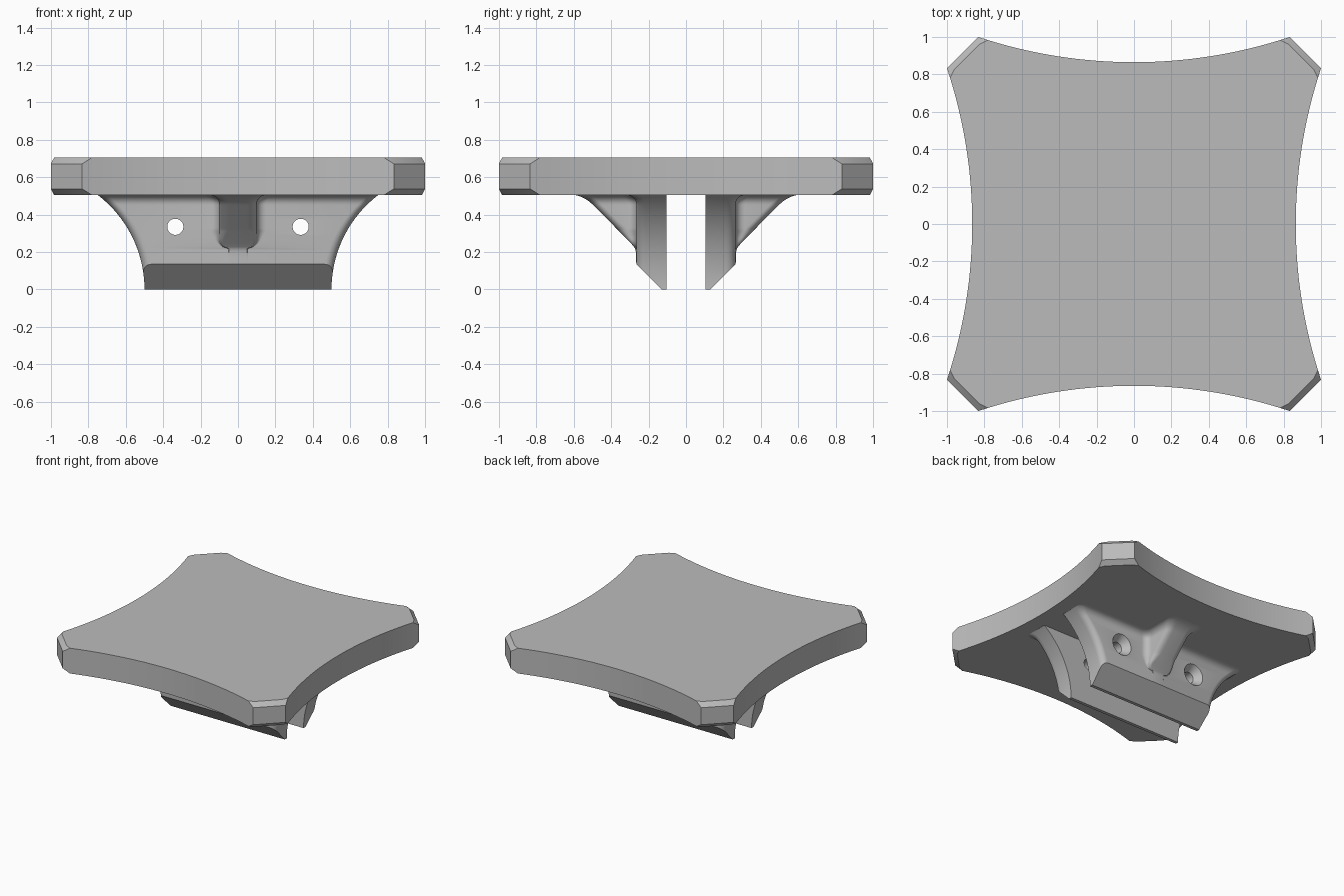
import bpy, bmesh
from math import sin, cos, pi, sqrt
from mathutils import Vector, Matrix

cube = bpy.data.objects.get("Cube")
if cube:
    bpy.data.objects.remove(cube, do_unlink=True)

grey = bpy.data.materials.new("plain_grey")
grey.use_nodes = True
COLOUR = (0.5, 0.5, 0.5, 1)
grey.diffuse_color = COLOUR
grey.node_tree.nodes["Principled BSDF"].inputs["Base Color"].default_value = COLOUR

PLATE_BOTTOM, PLATE_TOP = 0.505, 0.705
INNER, OUTER = 0.105, 0.265      # bracket thickness in y
CHAMFER = 0.135                  # lower edge of each bracket
GUSSET_LOW = 0.22                # where the gusset starts
ROUND = 0.05


def make_object(name, bm):
    bmesh.ops.recalc_face_normals(bm, faces=bm.faces[:])
    mesh = bpy.data.meshes.new(name)
    bm.to_mesh(mesh)
    bm.free()
    mesh.materials.append(grey)
    obj = bpy.data.objects.new(name, mesh)
    bpy.context.collection.objects.link(obj)
    return obj


def activate(obj):
    bpy.ops.object.select_all(action='DESELECT')
    obj.select_set(True)
    bpy.context.view_layer.objects.active = obj


def smooth(obj):
    activate(obj)
    bpy.ops.object.shade_smooth_by_angle(angle=pi / 6)


def loft(sections):
    """Closed skin over equal-length rings, capped at both ends."""
    bm = bmesh.new()
    rings = [[bm.verts.new(p) for p in ring] for ring in sections]
    count = len(rings[0])
    for low, high in zip(rings, rings[1:]):
        for i in range(count):
            j = (i + 1) % count
            bm.faces.new((low[i], low[j], high[j], high[i]))
    bm.faces.new(rings[0][::-1])
    bm.faces.new(rings[-1])
    return bm


# Table plate: four concave sides, cut corners, chamfered rims
def plate_outline(z, steps=32):
    half, edge, sag = 0.833, 1.0, 0.135
    radius = (half ** 2 + sag ** 2) / (2 * sag)
    points = []
    for turn in range(4):
        rot = Matrix.Rotation(turn * pi / 2, 3, 'Z')
        for i in range(steps + 1):
            x = half * (2 * i / steps - 1)
            y = -(edge - sag + radius - sqrt(radius ** 2 - x * x))
            points.append(rot @ Vector((x, y, z)))
    return points


bm = loft([plate_outline(PLATE_BOTTOM), plate_outline(PLATE_TOP)])
rims = [e for e in bm.edges if abs(e.verts[0].co.z - e.verts[1].co.z) < 1e-5]
bmesh.ops.bevel(bm, geom=rims, offset=0.033, segments=1, affect='EDGES')
smooth(make_object("top_plate", bm))


# Bracket: flared wall with rounded outer edges and a blended gusset
def quarter(cx, cy, r, start, end, steps=6):
    return [(cx + r * cos(start + (end - start) * i / steps),
             cy + r * sin(start + (end - start) * i / steps)) for i in range(steps + 1)]


def bracket_section(z, side):
    h = min(z, PLATE_BOTTOM)
    flare = 0.635
    width = 0.5 + flare - sqrt(flare ** 2 - h * h)
    rise = max(0, h - (PLATE_BOTTOM - ROUND))
    fillet = ROUND - sqrt(max(0, ROUND ** 2 - rise ** 2))
    face = OUTER + fillet
    d = h - GUSSET_LOW
    depth = (d + sqrt(d * d + 0.0003)) / 2
    inset = min(max(d, 0), ROUND) - ROUND
    rib = ROUND + sqrt(max(0, ROUND ** 2 - inset ** 2)) + fillet
    r = min(ROUND, depth / 2)
    half = [(width, INNER)]
    half += quarter(width - ROUND, face - ROUND, ROUND, 0, pi / 2)
    half += quarter(rib + r, face + r, r, -pi / 2, -pi)
    half += quarter(rib - r, face + depth - r, r, 0, pi / 2)
    ring = half + [(-x, y) for x, y in reversed(half)]
    return [(x, y * side, z) for x, y in ring]


def make_bracket(name, side):
    levels = [PLATE_BOTTOM * i / 60 for i in range(55)]
    top = PLATE_BOTTOM - ROUND
    levels += [top + ROUND * sin(i * pi / 20) for i in range(1, 11)]
    levels = sorted(set(levels)) + [PLATE_BOTTOM + 0.02]
    bm = loft([bracket_section(z, side) for z in levels])
    bmesh.ops.remove_doubles(bm, verts=bm.verts[:], dist=1e-5)
    # Sloped cut along the lower outer edge
    bmesh.ops.bisect_plane(bm, geom=bm.verts[:] + bm.edges[:] + bm.faces[:],
                           plane_co=(0, OUTER * side, CHAMFER),
                           plane_no=(0, side, -1), clear_outer=True)
    bmesh.ops.holes_fill(bm, edges=[e for e in bm.edges if e.is_boundary], sides=0)
    return make_object(name, bm)


# Bolt holes, countersunk on the back bracket only
def drill(obj, x, countersunk):
    hole, wide = 0.043, 0.085
    profile = [(-0.5, hole), (0.21, hole)]
    profile += [(OUTER, wide), (0.5, wide)] if countersunk else [(0.5, hole)]
    rings = [[(x + r * cos(a * pi / 20), y, 0.335 + r * sin(a * pi / 20))
              for a in range(40)] for y, r in profile]
    cutter = make_object("hole_cutter", loft(rings))
    cutter.hide_render = True
    mod = obj.modifiers.new("bolt_hole", 'BOOLEAN')
    mod.operation = 'DIFFERENCE'
    mod.solver = 'EXACT'
    mod.object = cutter
    activate(obj)
    bpy.ops.object.modifier_apply(modifier=mod.name)
    bpy.data.objects.remove(cutter, do_unlink=True)


for name, side in (("front_bracket", -1), ("back_bracket", 1)):
    bracket = make_bracket(name, side)
    for x in (-0.335, 0.335):
        drill(bracket, x, side > 0)
    smooth(bracket)
